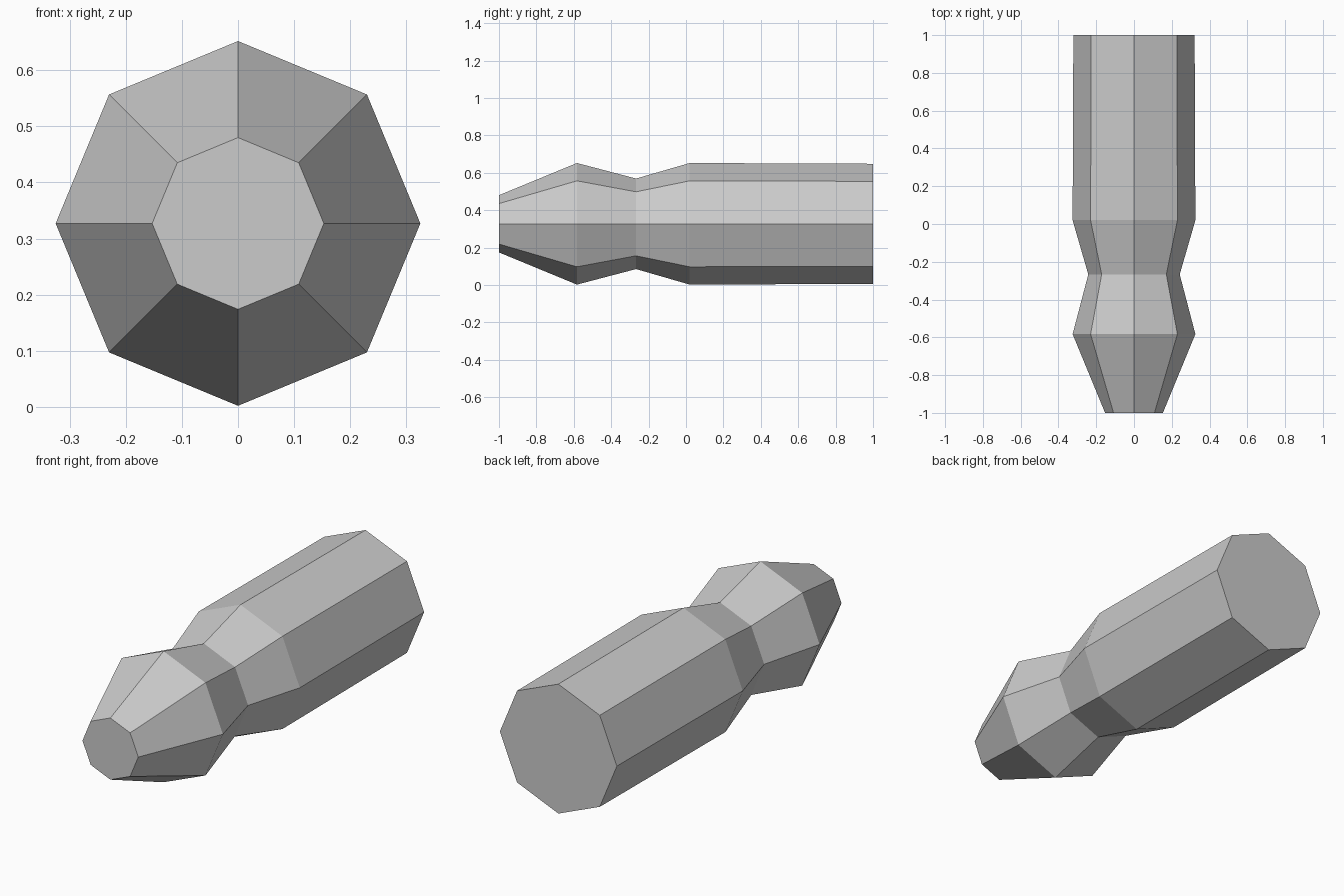
import bpy
import bmesh
from math import cos, sin, tau

cube = bpy.data.objects.get("Cube")
if cube:
    bpy.data.objects.remove(cube, do_unlink=True)

SIDES = 8
CENTRE_Z = 0.327

# Profile along the length: (y, radius)
PROFILE = [(-1.0, 0.153), (-0.583, 0.325), (-0.267, 0.242), (0.02, 0.325), (1.0, 0.321)]

# Plain grey material
grey = bpy.data.materials.new("light grey")
grey.use_nodes = True
colour = (0.6, 0.6, 0.6, 1.0)
grey.diffuse_color = colour
grey.node_tree.nodes["Principled BSDF"].inputs["Base Color"].default_value = colour


def ring(bm, y, radius):
    angles = [tau * i / SIDES for i in range(SIDES)]
    return [bm.verts.new((radius * cos(a), y, CENTRE_Z + radius * sin(a))) for a in angles]


# Octagonal shaft with a pinched neck and tapered nose
bm = bmesh.new()
rings = [ring(bm, y, r) for y, r in PROFILE]
for a, b in zip(rings, rings[1:]):
    for i in range(SIDES):
        j = (i + 1) % SIDES
        bm.faces.new((a[i], a[j], b[j], b[i]))

# End caps
bm.faces.new(rings[0])
bm.faces.new(rings[-1])
bmesh.ops.recalc_face_normals(bm, faces=bm.faces)

mesh = bpy.data.meshes.new("shaft")
bm.to_mesh(mesh)
bm.free()
mesh.materials.append(grey)
shaft = bpy.data.objects.new("shaft", mesh)
bpy.context.collection.objects.link(shaft)
